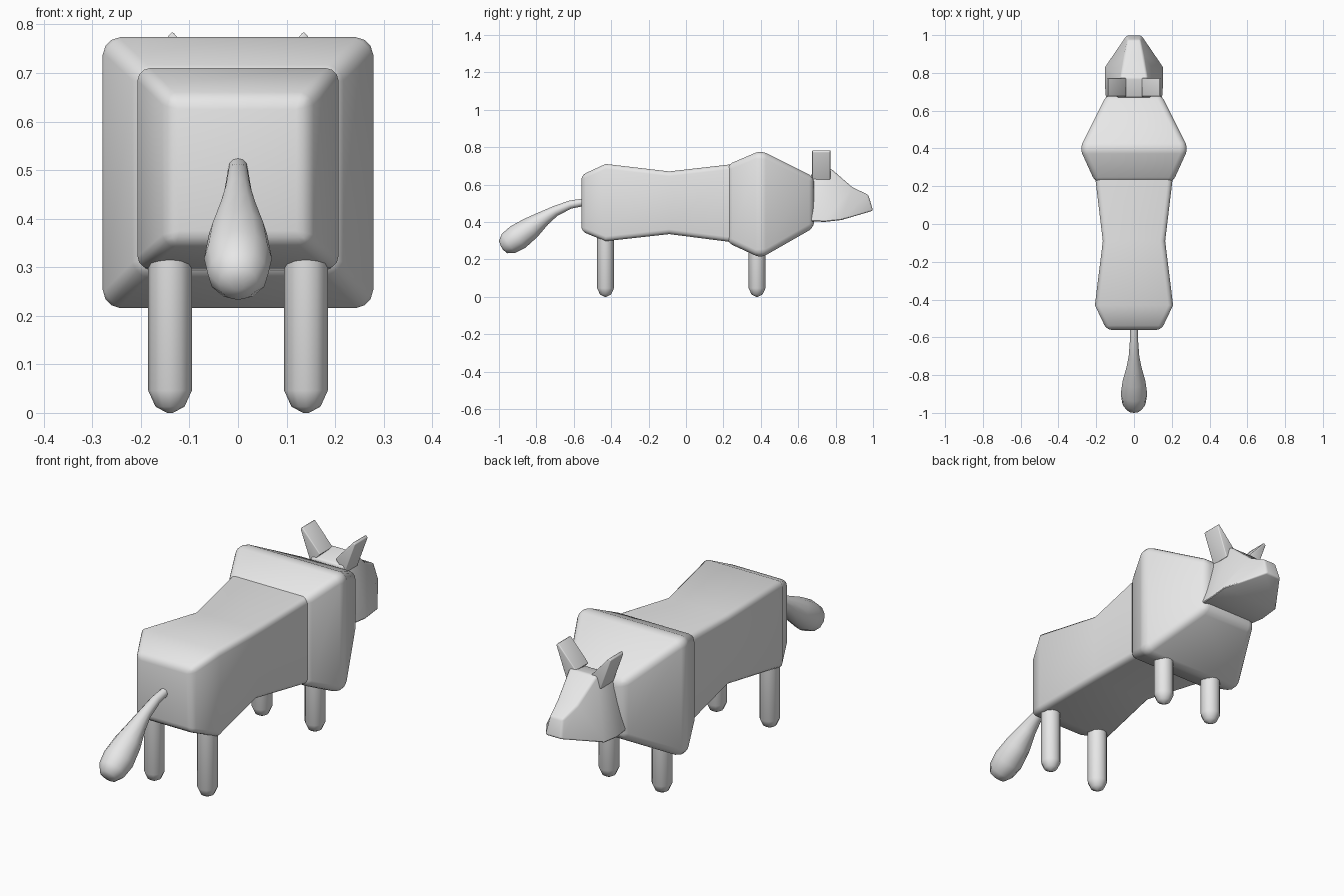
import bpy, bmesh, math
from mathutils import Vector

cube = bpy.data.objects.get("Cube")
if cube:
    bpy.data.objects.remove(cube, do_unlink=True)

GREY = (0.8, 0.8, 0.8, 1)
mat = bpy.data.materials.new("plain grey")
mat.use_nodes = True
mat.diffuse_color = GREY
mat.node_tree.nodes["Principled BSDF"].inputs["Base Color"].default_value = GREY


def loft(name, rings, bevel=0, smooth=60, bevel_angle=35):
    """Skin a list of equal-sized point rings and cap both ends."""
    bm = bmesh.new()
    loops = [[bm.verts.new(p) for p in ring] for ring in rings]
    n = len(loops[0])
    for a, b in zip(loops, loops[1:]):
        for i in range(n):
            j = (i + 1) % n
            bm.faces.new((a[i], a[j], b[j], b[i]))
    bm.faces.new(loops[0])
    bm.faces.new(loops[-1])
    bmesh.ops.recalc_face_normals(bm, faces=bm.faces)
    mesh = bpy.data.meshes.new(name)
    bm.to_mesh(mesh)
    bm.free()
    mesh.materials.append(mat)
    ob = bpy.data.objects.new(name, mesh)
    bpy.context.collection.objects.link(ob)
    bpy.ops.object.select_all(action='DESELECT')
    ob.select_set(True)
    bpy.context.view_layer.objects.active = ob
    if bevel:
        mod = ob.modifiers.new("rounded edges", 'BEVEL')
        mod.width = bevel
        mod.segments = 3
        mod.limit_method = 'ANGLE'
        mod.angle_limit = math.radians(bevel_angle)
        bpy.ops.object.modifier_apply(modifier=mod.name)
    bpy.ops.object.shade_smooth_by_angle(angle=math.radians(smooth))
    return ob


def section(lower, upper):
    """Four corners from (half width, y, z) of the lower and upper edge."""
    (a, ya, za), (b, yb, zb) = lower, upper
    return [(-a, ya, za), (a, ya, za), (b, yb, zb), (-b, yb, zb)]


def box_section(y, w, low, high):
    return section((w, y, low), (w, y, high))


def circle(centre, u, v, r, n):
    return [centre + r * (u * math.cos(2 * math.pi * i / n)
                          + v * math.sin(2 * math.pi * i / n)) for i in range(n)]


# Waisted body and the larger shoulder block in front of it
loft("body", [box_section(-0.56, 0.145, 0.35, 0.65),
              box_section(-0.43, 0.207, 0.297, 0.71),
              box_section(-0.09, 0.165, 0.335, 0.67),
              box_section(0.26, 0.207, 0.29, 0.71)], 0.025)
loft("shoulders", [box_section(0.22, 0.205, 0.29, 0.705),
                   box_section(0.40, 0.287, 0.207, 0.782),
                   box_section(0.685, 0.145, 0.37, 0.64)], 0.03)

# Wedge head, wide at the jaw and narrow on top
loft("head", [section((0.15, 0.65, 0.405), (0.085, 0.67, 0.66)),
              section((0.157, 0.74, 0.40), (0.07, 0.775, 0.685)),
              section((0.157, 0.83, 0.41), (0.05, 0.89, 0.585)),
              section((0.04, 1.0, 0.46), (0.035, 0.975, 0.545))], 0.01, 30)

# Ears: thin-tipped wedges leaning outwards
for side, label in ((1, "left"), (-1, "right")):
    outline = [(0.04, 0.68), (0.135, 0.785), (0.145, 0.775), (0.09, 0.625)]
    loft(label + "_ear", [[(side * x, y, z) for x, z in outline]
                          for y in (0.675, 0.772)], 0.004, 30)

# Legs with rounded feet
X, Y, Z = Vector((1, 0, 0)), Vector((0, 1, 0)), Vector((0, 0, 1))
for label, y, top in (("front", 0.38, 0.32), ("rear", -0.43, 0.4)):
    for side, hand in ((1, "left"), (-1, "right")):
        profile = [(0.006, 0), (0.03, 0.013), (0.045, 0.046), (0.045, top)]
        loft(f"{label}_{hand}_leg",
             [circle(Vector((side * 0.14, y, z)), X, Y, r, 12) for r, z in profile])

# Tail: thin at the root, swelling to a rounded bulb
path = [(-0.54, 0.507, 0.02), (-0.62, 0.492, 0.022), (-0.70, 0.458, 0.028),
        (-0.76, 0.42, 0.04), (-0.83, 0.368, 0.06), (-0.90, 0.318, 0.07),
        (-0.95, 0.285, 0.062), (-0.978, 0.266, 0.04), (-0.985, 0.262, 0.012)]
points = [Vector((0, y, z)) for y, z, r in path]
rings = []
for i, p in enumerate(points):
    along = (points[min(i + 1, len(points) - 1)] - points[max(i - 1, 0)]).normalized()
    rings.append(circle(p, X, along.cross(X), path[i][2], 12))
loft("tail", rings)
